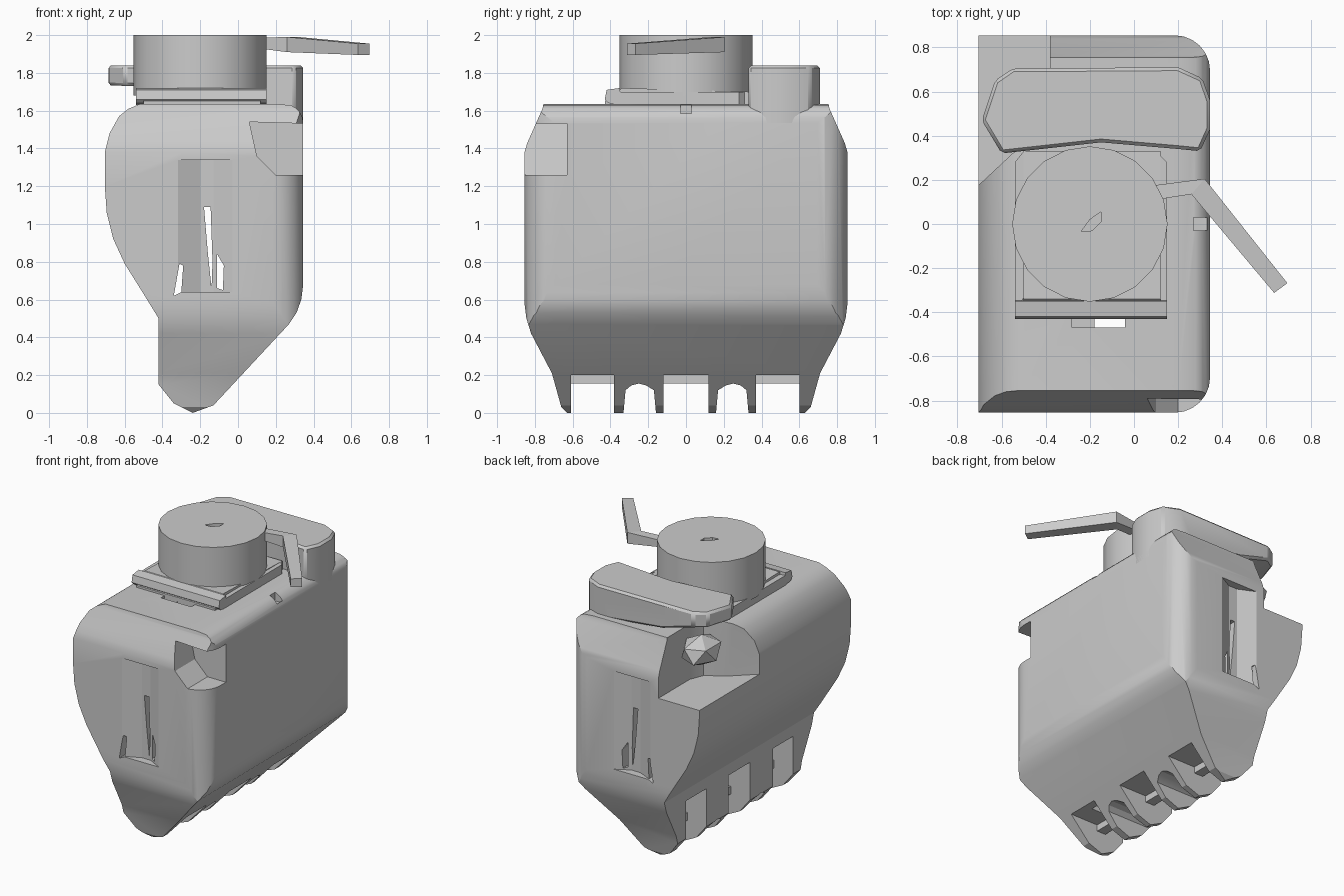
import bpy, bmesh, math
from mathutils import Vector

old = bpy.data.objects.get("Cube")
if old:
    bpy.data.objects.remove(old, do_unlink=True)

grey = bpy.data.materials.new("plain_grey")
grey.use_nodes = True
grey.diffuse_color = (0.6, 0.6, 0.6, 1)
grey.node_tree.nodes["Principled BSDF"].inputs["Base Color"].default_value = (0.6, 0.6, 0.6, 1)


def make(name, bm):
    bmesh.ops.recalc_face_normals(bm, faces=bm.faces)
    mesh = bpy.data.meshes.new(name)
    bm.to_mesh(mesh)
    bm.free()
    mesh.materials.append(grey)
    ob = bpy.data.objects.new(name, mesh)
    bpy.context.collection.objects.link(ob)
    return ob


def prism(name, pts, axis, a, b):
    """Extrude a 2D outline along an axis from a to b."""
    place = {"x": lambda u, v, t: (t, u, v),
             "y": lambda u, v, t: (u, t, v),
             "z": lambda u, v, t: (u, v, t)}[axis]
    bm = bmesh.new()
    rings = [[bm.verts.new(place(u, v, t)) for u, v in pts] for t in (a, b)]
    bm.faces.new(rings[0])
    bm.faces.new(rings[1])
    n = len(pts)
    for i in range(n):
        j = (i + 1) % n
        bm.faces.new((rings[0][i], rings[0][j], rings[1][j], rings[1][i]))
    return make(name, bm)


def box(name, x, y, z):
    return prism(name, [(x[0], y[0]), (x[1], y[0]), (x[1], y[1]), (x[0], y[1])], "z", *z)


def boolean(ob, tool, op="DIFFERENCE"):
    mod = ob.modifiers.new("cut", "BOOLEAN")
    mod.object, mod.operation, mod.solver = tool, op, "EXACT"
    bpy.context.view_layer.objects.active = ob
    bpy.ops.object.modifier_apply(modifier="cut")
    bpy.data.objects.remove(tool, do_unlink=True)


def smooth(ob, angle=25):
    bpy.ops.object.select_all(action="DESELECT")
    ob.select_set(True)
    bpy.context.view_layer.objects.active = ob
    bpy.ops.object.shade_smooth_by_angle(angle=math.radians(angle))


def arc(cx, cy, r, start, end, n=6):
    angles = [math.radians(start + (end - start) * i / n) for i in range(n + 1)]
    return [(cx + r * math.cos(t), cy + r * math.sin(t)) for t in angles]


# Body: front outline trimmed by the side and top outlines
front = [(-0.42, 0.15), (-0.42, 0.5), (-0.5, 0.63), (-0.6, 0.79), (-0.66, 0.92),
         (-0.695, 1.06), (-0.705, 1.2), (-0.705, 1.38), (-0.68, 1.48), (-0.63, 1.57),
         (-0.58, 1.61), (-0.52, 1.635), (0.2, 1.635)]
front += arc(0.245, 1.535, 0.1, 70, 0, 4)
front += [(0.345, 0.68), (0.335, 0.6), (0.31, 0.53), (0.27, 0.47),
          (-0.13, 0.04), (-0.24, 0.0), (-0.34, 0.05)]
body = prism("body", front, "y", -0.9, 0.9)
half = [(0.61, -0.1), (0.63, 0.0), (0.66, 0.03), (0.71, 0.21), (0.82, 0.42),
        (0.845, 0.5), (0.855, 0.58), (0.855, 1.38), (0.84, 1.43), (0.76, 1.61), (0.74, 1.7)]
side = half + [(-y, z) for y, z in reversed(half)]
boolean(body, prism("side_trim", side, "x", -1, 1), "INTERSECT")
plan = [(-1, -0.855)] + arc(0.185, -0.695, 0.16, -90, 0) + arc(0.185, 0.695, 0.16, 0, 90) + [(-1, 0.855)]
boolean(body, prism("plan_trim", plan, "z", -1, 3), "INTERSECT")

# Hollow core
boolean(body, box("core", (-0.36, 0.2), (-0.6, 0.6), (0.5, 1.15)))

# Slots under the body, open at the side
slot = [(-0.6, -0.1), (-0.6, 0.42), (-0.02, 0.42), (-0.2, 0.2), (0.4, 0.2), (0.4, -0.1)]
for a, b in ((-0.61, -0.38), (-0.12, 0.12), (0.37, 0.6)):
    boolean(body, prism("slot", slot, "y", a, b))
# Arches in the middle feet
arch = [(0.15, -0.1), (0.17, 0.12), (0.21, 0.145), (0.25, 0.155), (0.29, 0.145), (0.32, 0.12), (0.34, -0.1)]
for s in (-1, 1):
    boolean(body, prism("arch", [(y * s, z) for y, z in arch], "x", -1, 1))
    # Shallow trough on each end
    trough = [(-0.35, 0.87 * s), (-0.2, 0.8 * s), (-0.13, 0.8 * s), (0.0, 0.87 * s)]
    boolean(body, prism("trough", trough, "z", 0.64, 1.34))

# Slits running through both ends
for slit in ([(-0.18, 1.09), (-0.145, 1.09), (-0.135, 0.8), (-0.14, 0.66), (-0.16, 0.85)],
             [(-0.31, 0.79), (-0.29, 0.78), (-0.3, 0.64), (-0.34, 0.62)],
             [(-0.11, 0.84), (-0.075, 0.78), (-0.08, 0.65), (-0.11, 0.66)]):
    boolean(body, prism("slit", slit, "y", -1, 1))

# Front corner recess
recess = [(0.06, 1.54), (0.4, 1.53), (0.4, 1.26), (0.2, 1.26), (0.1, 1.36)]
boolean(body, prism("corner_recess", recess, "y", -1, -0.63))
# Large opening on the rear corner
opening = [(-0.9, 0.07), (-0.7, 0.18), (-0.55, 0.32), (-0.42, 0.4), (-0.38, 0.5), (-0.38, 1), (-0.9, 1)]
boolean(body, prism("rear_opening", opening, "z", 1.24, 1.9))
# Top slit and small dents
boolean(body, box("top_slit", (-0.18, -0.04), (-0.47, -0.425), (-0.1, 1.8)))
boolean(body, box("blind_slit", (-0.28, -0.18), (-0.47, -0.43), (1.58, 1.8)))
boolean(body, box("dent", (0.27, 0.33), (-0.03, 0.03), (1.57, 1.7)))
smooth(body)

# Bar seen through the slots
box("lower_bar", (-0.27, -0.2), (-0.65, 0.65), (0.155, 0.21))

# Rough lump inside the rear opening
bm = bmesh.new()
bmesh.ops.create_icosphere(bm, subdivisions=1, radius=0.12)
for v in bm.verts:
    v.co = Vector((v.co.x * 1.1 - 0.5, v.co.y * 1.4 + 0.54, v.co.z * 0.9 + 1.5))
make("inner_lump", bm)

# Hood over the rear, thick at one end and free at the other
outline = [(-0.69, 0.47), (-0.63, 0.65), (-0.55, 0.705), (0.2, 0.71), (0.31, 0.66),
           (0.345, 0.56), (0.345, 0.43), (0.3, 0.33), (0.2, 0.34), (-0.15, 0.37), (-0.6, 0.32)]
hood = prism("hood", outline, "z", 1.4, 1.84)
under = [(-0.9, 1.3), (-0.9, 1.74), (-0.55, 1.73), (-0.3, 1.66), (0.1, 1.62), (0.2, 1.5), (0.5, 1.45), (0.5, 1.3)]
boolean(hood, prism("hood_trim", under, "y", 0, 1))
mod = hood.modifiers.new("soft_edges", "BEVEL")
mod.width, mod.segments = 0.015, 1
smooth(hood, 30)

# Round turret on its plinth
bm = bmesh.new()
bmesh.ops.create_cone(bm, cap_ends=True, segments=20, radius1=0.352, radius2=0.352, depth=0.32)
bmesh.ops.translate(bm, verts=bm.verts, vec=(-0.2, 0, 1.84))
turret = make("turret", bm)
dent = [(-0.24, -0.035), (-0.19, -0.03), (-0.15, 0.01), (-0.15, 0.055), (-0.2, 0.02)]
boolean(turret, prism("turret_dent", dent, "z", 1.97, 2.1))
smooth(turret, 30)
plinth = [(-0.43, 1.62), (-0.43, 1.65), (-0.37, 1.69), (-0.34, 1.72), (0.33, 1.7), (0.33, 1.62)]
prism("plinth", plinth, "x", -0.5, 0.12)
base = [(-0.54, -0.35), (-0.51, -0.35), (-0.44, -0.24), (0.04, -0.24), (0.11, -0.35), (0.15, -0.35),
        (0.15, 0.28), (0.1, 0.33), (-0.5, 0.33), (-0.54, 0.28)]
prism("plinth_plate", base, "z", 1.63, 1.7)
lip = [(-0.43, 1.66), (-0.42, 1.71), (-0.35, 1.72), (-0.34, 1.63), (-0.41, 1.64)]
prism("plinth_lip", lip, "x", -0.54, 0.15)

# Bent lever arm
path = [(Vector((0.08, 0.14, 1.96)), 0.025), (Vector((0.29, 0.17, 1.95)), 0.04),
        (Vector((0.665, -0.29, 1.925)), 0.03)]
offsets = [Vector((0.01, 0.035, 0)), Vector((0.03, 0.035, 0)), Vector((0.03, 0.022, 0))]
bm = bmesh.new()
rings = []
for (p, h), o in zip(path, offsets):
    up = Vector((0, 0, h))
    rings.append([bm.verts.new(q) for q in (p - o - up, p + o - up, p + o + up, p - o + up)])
for r0, r1 in zip(rings, rings[1:]):
    for i in range(4):
        j = (i + 1) % 4
        bm.faces.new((r0[i], r0[j], r1[j], r1[i]))
bm.faces.new(rings[0])
bm.faces.new(rings[-1])
make("lever_arm", bm)
